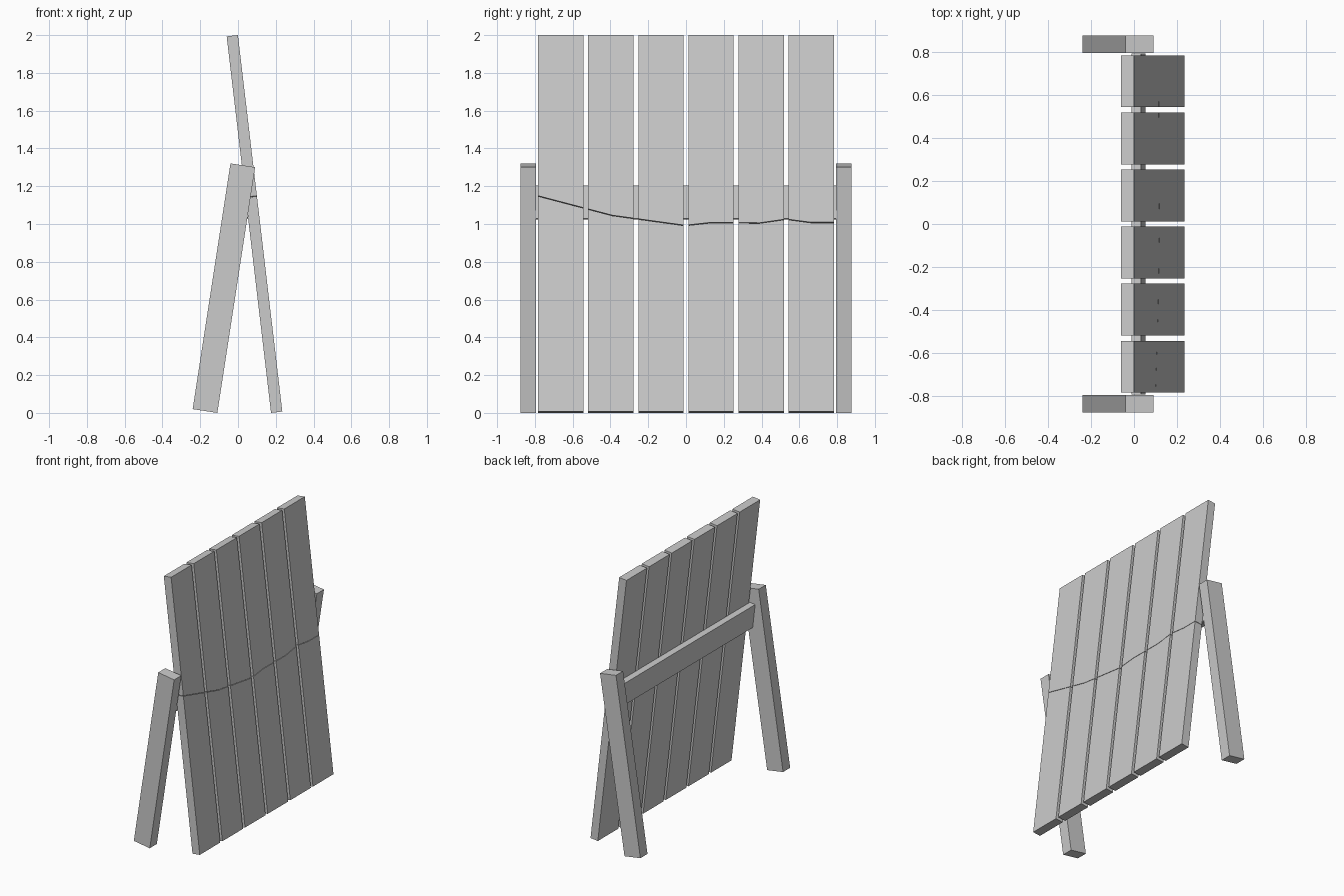
import bpy, bmesh, math
from mathutils import Vector

if "Cube" in bpy.data.objects:
    bpy.data.objects.remove(bpy.data.objects["Cube"])

grey = bpy.data.materials.new("weathered grey")
grey.diffuse_color = (0.6, 0.6, 0.6, 1)
grey.use_nodes = True
grey.node_tree.nodes["Principled BSDF"].inputs["Base Color"].default_value = grey.diffuse_color


def slab(name, outline, thickness, origin, tilt):
    """Extrude a (y, length) outline and lean it by tilt about the y axis."""
    along = Vector((math.sin(tilt), 0, math.cos(tilt)))
    normal = Vector((math.cos(tilt), 0, -math.sin(tilt)))
    o = Vector((origin[0], 0, origin[1]))
    bm = bmesh.new()
    face = bm.faces.new([bm.verts.new(o + Vector((0, y, 0)) + along * s) for y, s in outline])
    ext = bmesh.ops.extrude_face_region(bm, geom=[face])
    moved = [v for v in ext["geom"] if isinstance(v, bmesh.types.BMVert)]
    bmesh.ops.translate(bm, verts=moved, vec=normal * thickness)
    bmesh.ops.recalc_face_normals(bm, faces=bm.faces)
    mesh = bpy.data.meshes.new(name)
    bm.to_mesh(mesh)
    bm.free()
    mesh.materials.append(grey)
    ob = bpy.data.objects.new(name, mesh)
    bpy.context.collection.objects.link(ob)
    return ob


def box_outline(y0, y1, s0, s1):
    return [(y0, s0), (y1, s0), (y1, s1), (y0, s1)]


BOARD_TILT = -math.atan(0.235 / 1.993)
BOARD_ORIGIN = (0.175, 0.0)
LENGTH, THICK, WIDTH, PITCH, GAP = 2.007, 0.06, 0.24, 0.265, 0.003

# jagged crack running across all planks (y, height)
CRACK = [(-0.79, 1.15), (-0.39, 1.045), (-0.005, 0.992), (0.13, 1.007),
         (0.39, 1.005), (0.53, 1.025), (0.66, 1.008), (0.79, 1.008)]


def crack_at(y):
    for (ya, za), (yb, zb) in zip(CRACK, CRACK[1:]):
        if ya <= y <= yb:
            return (za + (zb - za) * (y - ya) / (yb - ya) - 0.007) / math.cos(BOARD_TILT)


# planks, each broken into a lower and an upper piece
for i in range(6):
    yc = (i - 2.5) * PITCH
    y0, y1 = yc - WIDTH / 2, yc + WIDTH / 2
    ys = [y0] + [y for y, _ in CRACK if y0 < y < y1] + [y1]
    edge = [(y, crack_at(y)) for y in ys]
    lower = [(y0, 0), (y1, 0)] + [(y, s - GAP / 2) for y, s in reversed(edge)]
    upper = [(y, s + GAP / 2) for y, s in edge] + [(y1, LENGTH), (y0, LENGTH)]
    slab(f"plank_lower_{i + 1}", lower, THICK, BOARD_ORIGIN, BOARD_TILT)
    slab(f"plank_upper_{i + 1}", upper, THICK, BOARD_ORIGIN, BOARD_TILT)

# cross rail behind the planks
slab("cross_rail", box_outline(-0.793, 0.793, 0, 0.178), 0.044, (0.009, 1.023), BOARD_TILT)

# two leaning support legs
LEG_TILT = math.atan(0.2 / 1.3)
for side, y in (("left", -0.835), ("right", 0.835)):
    slab(f"leg_{side}", box_outline(y - 0.0415, y + 0.0415, 0, 1.316), 0.132,
         (-0.24, 0.02), LEG_TILT)
